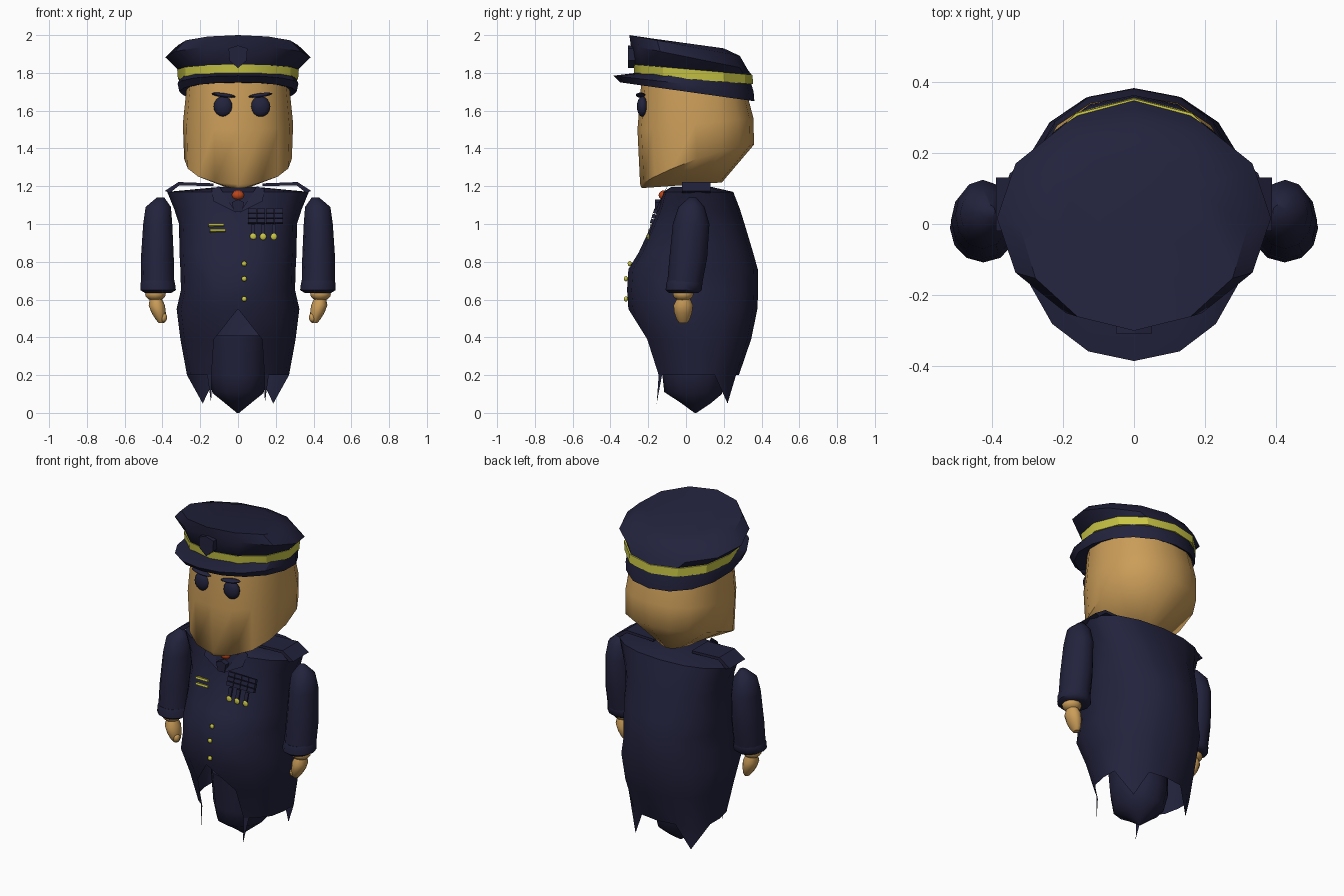
import bpy, bmesh, math
from mathutils import Matrix, Vector

if "Cube" in bpy.data.objects:
    bpy.data.objects.remove(bpy.data.objects["Cube"])

def material(name, rgb):
    m = bpy.data.materials.new(name)
    m.diffuse_color = (*rgb, 1)
    m.use_nodes = True
    m.node_tree.nodes["Principled BSDF"].inputs["Base Color"].default_value = m.diffuse_color
    return m

NAVY = material("navy", (0.016, 0.016, 0.046))
SKIN = material("skin", (0.60, 0.34, 0.10))
GOLD = material("gold", (0.58, 0.56, 0.06))
RED = material("red", (0.5, 0.06, 0.01))

def finish(bm, name, mat, angle=45):
    bmesh.ops.recalc_face_normals(bm, faces=bm.faces)
    me = bpy.data.meshes.new(name)
    bm.to_mesh(me)
    bm.free()
    ob = bpy.data.objects.new(name, me)
    bpy.context.collection.objects.link(ob)
    me.materials.append(mat)
    bpy.ops.object.select_all(action='DESELECT')
    ob.select_set(True)
    bpy.context.view_layer.objects.active = ob
    bpy.ops.object.shade_smooth_by_angle(angle=math.radians(angle))
    return ob

def spow(v, e):
    return math.copysign(abs(v) ** e, v)

def loft(rings, n=16, p=2.0, cx=0.0, caps=(True, True)):
    """Tilted rings: (z front, z back, half width, y front, y back[, x shift, side lift])."""
    bm, rows = bmesh.new(), []
    for zf, zb, rx, yf, yb, *extra in rings:
        dx, lift = (extra + [0, 0])[:2]
        row = []
        for k in range(n):
            a = 2 * math.pi * k / n
            c = spow(math.cos(a), 2 / p)
            x = cx + dx + rx * spow(math.sin(a), 2 / p)
            row.append(bm.verts.new((x, (yf + yb) / 2 - c * (yb - yf) / 2,
                                     zf + (zb - zf) * (1 - c) / 2 + lift * (1 - c * c))))
        rows.append(row)
    for r, s in zip(rows, rows[1:]):
        for k in range(n):
            bm.faces.new((r[k], r[(k + 1) % n], s[(k + 1) % n], s[k]))
    for cap, row in zip(caps, (rows[0], rows[-1])):
        if cap:
            bm.faces.new(row)
    return bm, rows

def prism(name, pts, y0, y1, mat):
    """Outline in x, z extruded along y."""
    bm = bmesh.new()
    f = bm.faces.new([bm.verts.new((x, y0, z)) for x, z in pts])
    ext = bmesh.ops.extrude_face_region(bm, geom=[f])
    bmesh.ops.translate(bm, vec=(0, y1 - y0, 0),
                        verts=[g for g in ext["geom"] if isinstance(g, bmesh.types.BMVert)])
    return finish(bm, name, mat, 30)

def ball(name, loc, size, mat, rot=0.0, seg=12):
    bm = bmesh.new()
    bmesh.ops.create_uvsphere(bm, u_segments=seg, v_segments=seg // 2 + 2, radius=1)
    m = Matrix.Translation(loc) @ Matrix.Rotation(rot, 4, 'Y') @ Matrix.Diagonal((*size, 1))
    bmesh.ops.transform(bm, matrix=m, verts=bm.verts)
    return finish(bm, name, mat, 60)

def box(name, loc, size, mat, tilt=0.0):
    bm = bmesh.new()
    bmesh.ops.create_cube(bm, size=1)
    m = Matrix.Translation(loc) @ Matrix.Rotation(tilt, 4, 'X') @ Matrix.Diagonal((*size, 1))
    bmesh.ops.transform(bm, matrix=m, verts=bm.verts)
    return finish(bm, name, mat, 30)

# Coat: lofted shell with a split front and four pointed tails
coat = [(1.195, .11, -.08, .14), (1.17, .375, -.12, .25), (1.08, .338, -.145, .285),
        (1.0, .312, -.18, .31), (.85, .31, -.25, .355), (.76, .305, -.305, .38),
        (.65, .302, -.312, .382), (.55, .325, -.305, .378), (.39, .305, -.225, .345),
        (.20, .27, -.16, .28)]
bm, rows = loft([(z, z, rx, yf, yb) for z, rx, yf, yb in coat], 16, 2.2, caps=(True, False))
top, mid, hem = rows[-3:]
bmesh.ops.delete(bm, geom=[mid[0], hem[0]], context='VERTS')
for s in (1, -1):
    bm.faces.new((top[0], top[s], mid[s]))
    hem[s].co.x = s * .14
    hem[5 * s].co.x = s * .27
    edge = bm.verts.new(hem[s].co.lerp(hem[2 * s].co, .4))
    front_tip = bm.verts.new((s * .142, -.155, .05))
    bm.faces.new((hem[s], edge, front_tip))
    back_tip = bm.verts.new((s * .187, .22, .05))
    for k in (5, 6):
        bm.faces.new((hem[s * k], hem[s * (k + 1)], back_tip))
finish(bm, "coat", NAVY)

# Rounded lower body inside the coat
bm, _ = loft([(.41, .41, .165, -.15, .21), (.2, .2, .16, -.125, .21),
              (.11, .10, .135, -.115, .19), (.055, .05, .07, -.03, .13),
              (0, 0, .006, .045, .055)], 12)
finish(bm, "lower_body", NAVY, 60)

# Head
bm, _ = loft([(1.19, 1.22, .08, -.235, .19), (1.21, 1.42, .285, -.243, .36, 0, .03),
              (1.5, 1.56, .292, -.257, .357), (1.77, 1.72, .27, -.235, .315)], 16, 2.3)
finish(bm, "head", SKIN, 60)

# Eyes and slanted brows
for x, s in ((-.077, 1), (.119, -1)):
    ball("eye", (x, -.23, 1.622), (.052, .03, .055), NAVY)
    ball("brow", (x, -.24, 1.682), (.065, .026, .011), NAVY, s * .13)

# Cap: peak and lower rim, gold band, flared crown
bm, _ = loft([(1.75, 1.67, .29, -.25, .335), (1.75, 1.65, .31, -.35, .362),
              (1.785, 1.70, .32, -.385, .358), (1.80, 1.76, .305, -.265, .34)], 16, 2.1)
finish(bm, "cap_peak_and_rim", NAVY, 30)
bm, _ = loft([(1.79, 1.74, .318, -.273, .355), (1.845, 1.79, .322, -.278, .352)], 12, 2.05)
finish(bm, "cap_band", GOLD, 30)
bm, _ = loft([(1.83, 1.775, .30, -.26, .33), (1.845, 1.79, .318, -.275, .347),
              (1.945, 1.82, .385, -.292, .325), (2.0, 1.89, .32, -.30, .285),
              (1.985, 1.93, .2, -.2, .2)], 12, 1.98)
finish(bm, "cap_crown", NAVY, 40)
prism("cap_badge", [(-.05, 1.93), (0, 1.945), (.05, 1.93), (.045, 1.865), (0, 1.825),
                    (-.045, 1.865)], -.308, -.27, NAVY)

# Arms, cuffs, hands and shoulder boards, mirrored
for s, side in ((1, "left"), (-1, "right")):
    def limb(name, rings, mat, n=12):
        b, _ = loft([(z, z, rx, yf, yb, s * x) for z, x, rx, yf, yb in rings], n)
        finish(b, side + name, mat, 50)
    limb("_arm", [(1.14, .41, .02, .015, .055), (1.09, .422, .067, -.04, .098),
                  (1.0, .425, .077, -.07, .124), (.82, .427, .087, -.088, .112),
                  (.68, .425, .088, -.10, .085)], NAVY)
    limb("_cuff", [(.70, .425, .086, -.10, .085), (.685, .425, .092, -.105, .087),
                   (.65, .423, .094, -.108, .083), (.635, .423, .07, -.09, .065)], NAVY)
    ball(side + "_wrist", (s * .437, -.015, .63), (.055, .055, .038), SKIN)
    limb("_hand", [(.61, .435, .03, -.045, .02), (.57, .43, .043, -.066, .037),
                   (.53, .42, .038, -.062, .032), (.495, .41, .026, -.05, .02),
                   (.475, .405, .014, -.035, .005)], SKIN)
    ball(side + "_thumb", (s * .395, -.03, .505), (.02, .022, .026), SKIN, seg=8)
    prism(side + "_shoulder_board",
          [(s * x, z) for x, z in ((.36, 1.165), (.388, 1.175), (.315, 1.222), (.13, 1.215),
                                   (.13, 1.20), (.31, 1.205))], -.02, .13, NAVY)
    # Lapel
    b = bmesh.new()
    b.faces.new([b.verts.new((s * x, y, z)) for x, y, z in
                 ((.01, -.165, 1.06), (.10, -.10, 1.20), (.14, -.105, 1.185),
                  (.13, -.14, 1.12))])
    finish(b, side + "_lapel", NAVY)

# Throat ornament and tie knot
ball("collar_ornament", (0, -.115, 1.152), (.034, .03, .026), RED)
prism("tie_knot", [(-.033, 1.115), (0, 1.13), (.033, 1.115), (.022, 1.065), (-.022, 1.065)],
      -.165, -.12, NAVY)

# Ribbon rows, hanging medals, breast bars, buttons
for r in range(3):
    for c in range(4):
        box("ribbon", (.075 + .047 * c, -.162 - .008 * r, 1.067 - .026 * r),
            (.044, .02, .023), NAVY, -.3)
for x in (.08, .133, .19):
    box("medal_ribbon", (x, -.19, .968), (.022, .01, .06), NAVY, -.3)
    ball("medal", (x, -.20, .933), (.018, .008, .018), GOLD)
for x, z in ((-.115, .993), (-.107, .963)):
    box("breast_bar", (x, -.175 - (.99 - z) * .4, z), (.08, .03, .012), GOLD, -.3)
for y, z in ((-.298, .79), (-.318, .71), (-.318, .603)):
    ball("button", (.033, y, z), (.014, .011, .014), GOLD, seg=8)
